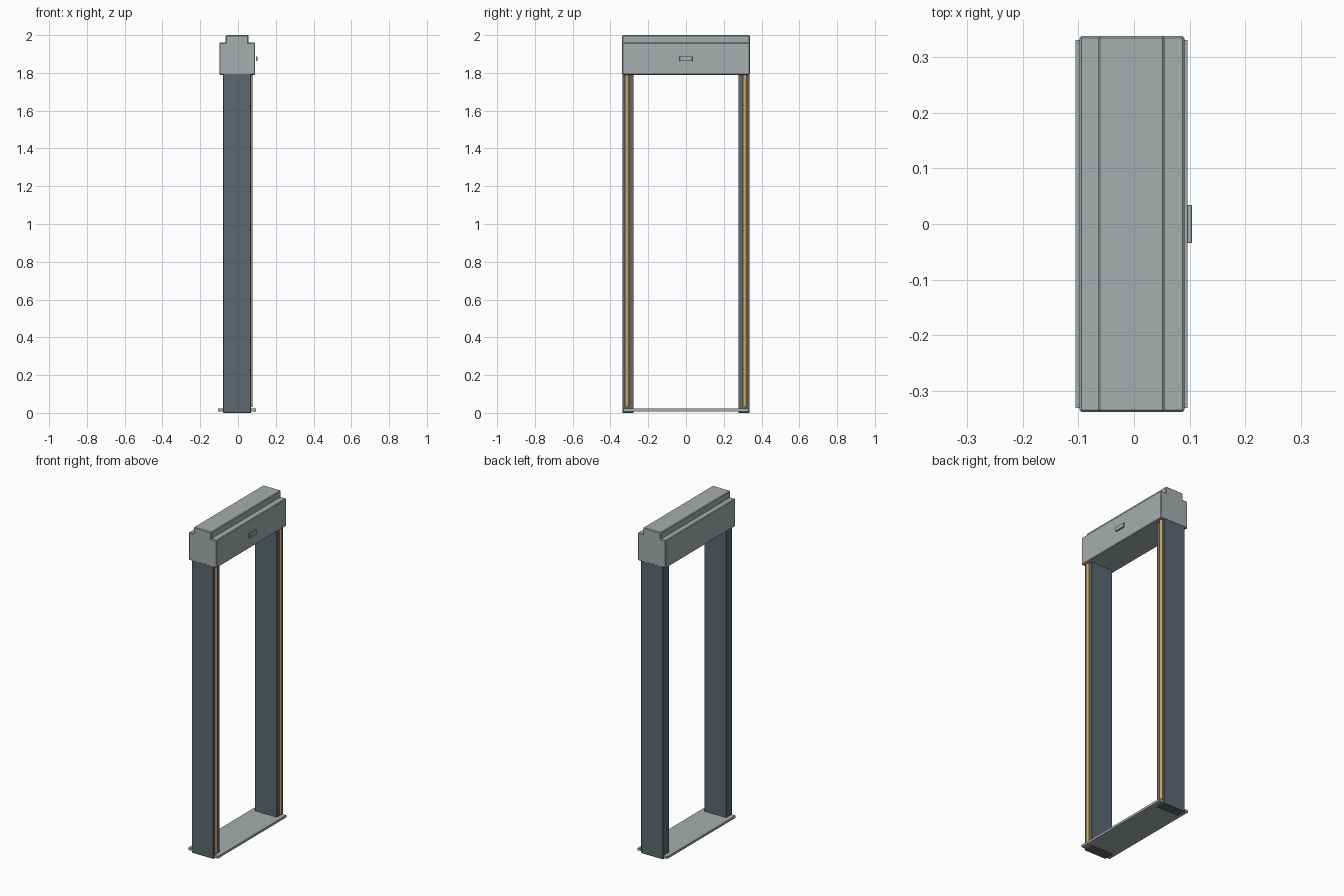
import bpy
import math

cube = bpy.data.objects.get("Cube")
if cube:
    bpy.data.objects.remove(cube, do_unlink=True)


def material(name, rgb):
    mat = bpy.data.materials.new(name)
    mat.use_nodes = True
    color = (*rgb, 1)
    mat.diffuse_color = color
    mat.node_tree.nodes["Principled BSDF"].inputs["Base Color"].default_value = color
    return mat


light_grey = material("light grey panel", (0.38, 0.425, 0.42))
slate = material("slate post", (0.112, 0.141, 0.162))
amber = material("amber light", (0.61, 0.375, 0.12))


def box(name, low, high, mat, bevel=0.0):
    """Box between two corners, with an optional small edge chamfer."""
    bpy.ops.mesh.primitive_cube_add(size=1, location=[(a + b) / 2 for a, b in zip(low, high)])
    obj = bpy.context.object
    obj.name = name
    obj.scale = [b - a for a, b in zip(low, high)]
    bpy.ops.object.transform_apply(location=False, rotation=False, scale=True)
    obj.data.materials.append(mat)
    if bevel:
        mod = obj.modifiers.new("chamfer", 'BEVEL')
        mod.width = bevel
        mod.segments = 1
    return obj


# Crossbeam, its raised cap and the sensor plate on its face
box("crossbeam", (-0.098, -0.338, 1.79), (0.091, 0.338, 1.96), light_grey, 0.004)
box("top_cap", (-0.065, -0.338, 1.95), (0.055, 0.338, 2.0), light_grey, 0.004)
box("sensor_plate", (0.095, -0.034, 1.862), (0.104, 0.034, 1.888), light_grey, 0.001)

# Floor plate, pierced by the posts
box("floor_plate", (-0.105, -0.331, 0.008), (0.096, 0.331, 0.022), light_grey)

# Two posts, each with a rounded light strip
for side, label in ((-1, "front"), (1, "back")):
    y_inner, y_outer = side * 0.277, side * 0.337
    box(label + "_post", (-0.079, min(y_inner, y_outer), 0),
        (0.069, max(y_inner, y_outer), 1.84), slate, 0.002)

    bpy.ops.mesh.primitive_cylinder_add(vertices=20, radius=0.011, depth=1.78,
                                        location=(0.067, side * 0.312, 0.92))
    strip = bpy.context.object
    strip.name = label + "_light_strip"
    strip.data.materials.append(amber)
    bpy.ops.object.shade_smooth_by_angle(angle=math.radians(40))
